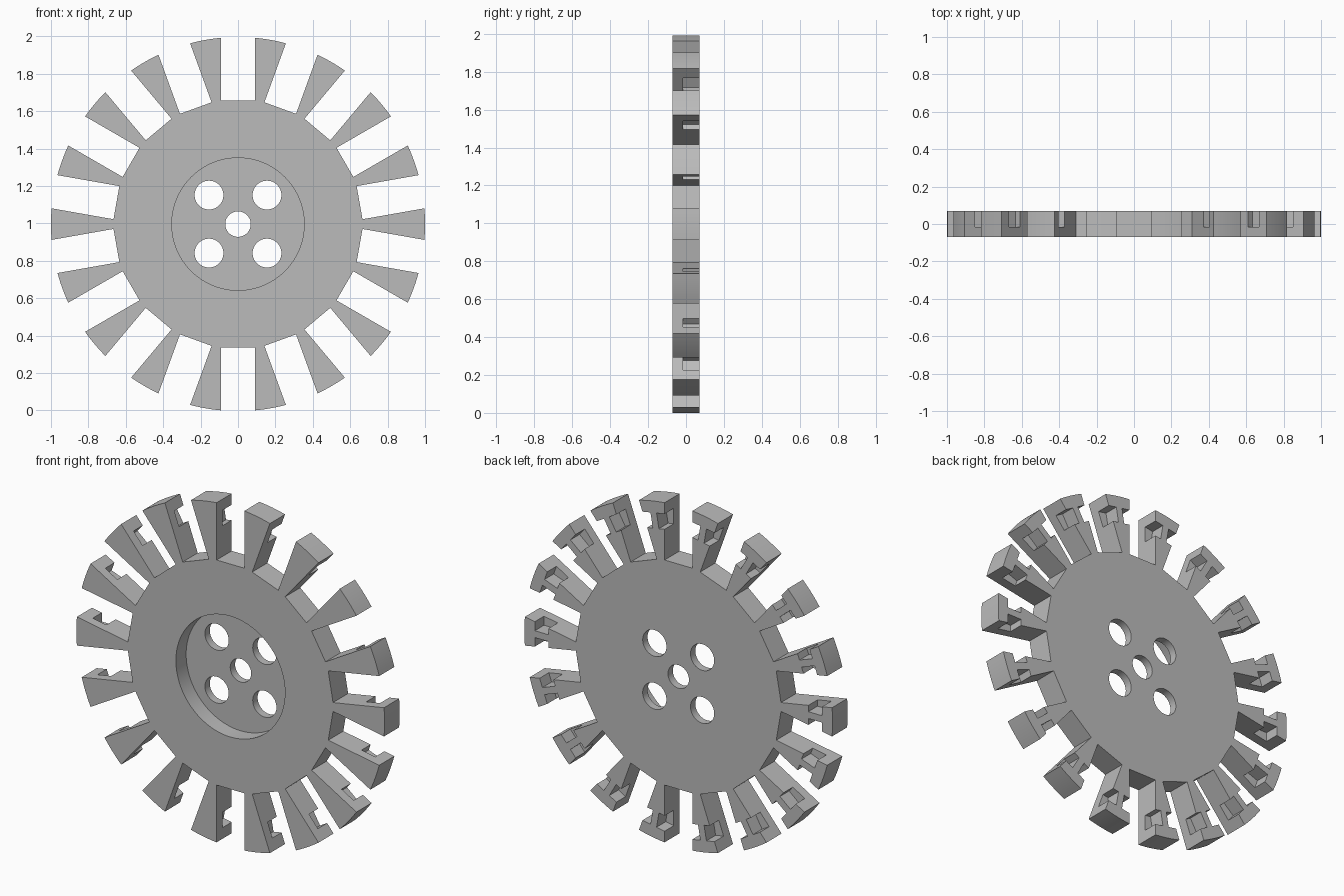
import bpy, bmesh, math
from mathutils import Matrix, Vector

cube = bpy.data.objects.get("Cube")
if cube:
    bpy.data.objects.remove(cube, do_unlink=True)

TEETH = 18
STEP = 2 * math.pi / TEETH
RADIUS, FLOOR, SLOT = 1.0, 0.66, 0.09     # rim, slot floor, slot half width
HALF = 0.07                               # half thickness
MID_Z = 0.996

grey = bpy.data.materials.new("plain_grey")
grey.use_nodes = True
colour = (0.5, 0.5, 0.5, 1)
grey.diffuse_color = colour
grey.node_tree.nodes["Principled BSDF"].inputs["Base Color"].default_value = colour


def polar(r, a, side=0.0):
    """Point at radius r along angle a, shifted sideways."""
    return (r * math.cos(a) - side * math.sin(a),
            MID_Z + r * math.sin(a) + side * math.cos(a))


def make_object(name, bm):
    bmesh.ops.recalc_face_normals(bm, faces=bm.faces)
    mesh = bpy.data.meshes.new(name)
    bm.to_mesh(mesh)
    bm.free()
    mesh.materials.append(grey)
    obj = bpy.data.objects.new(name, mesh)
    bpy.context.collection.objects.link(obj)
    return obj


def add_prism(bm, outline, y0, y1):
    face = bm.faces.new([bm.verts.new((x, y0, z)) for x, z in outline])
    moved = bmesh.ops.extrude_face_region(bm, geom=[face])["geom"]
    verts = [v for v in moved if isinstance(v, bmesh.types.BMVert)]
    bmesh.ops.translate(bm, verts=verts, vec=Vector((0, y1 - y0, 0)))


def add_disc(bm, x, z, r, y0, y1, sides=64):
    ring = [(x + r * math.cos(2 * math.pi * i / sides),
             MID_Z + z + r * math.sin(2 * math.pi * i / sides)) for i in range(sides)]
    add_prism(bm, ring, y0, y1)


def cut(target, bm, name):
    cutter = make_object(name, bm)
    cutter.hide_render = True
    mod = target.modifiers.new(name, "BOOLEAN")
    mod.operation = "DIFFERENCE"
    mod.solver = "EXACT"
    mod.object = cutter
    bpy.context.view_layer.objects.active = target
    bpy.ops.object.modifier_apply(modifier=name)
    bpy.data.objects.remove(cutter, do_unlink=True)


# Slotted disc: parallel-sided slots leave flared teeth with rounded tips
outline = []
edge = math.asin(SLOT / RADIUS)
for k in range(TEETH):
    centre = (k + 0.5) * STEP
    outline += [polar(FLOOR, centre, -SLOT), polar(FLOOR, centre, SLOT)]
    for i in range(7):
        outline.append(polar(RADIUS, centre + edge + (STEP - 2 * edge) * i / 6))
bm = bmesh.new()
add_prism(bm, outline, -HALF, HALF)
wheel = make_object("toothed_wheel", bm)

# Round recess in the front
bm = bmesh.new()
add_disc(bm, 0, 0, 0.354, -0.2, 0.025, 96)
cut(wheel, bm, "front_recess")

# Centre bore and four bolt holes
bm = bmesh.new()
add_disc(bm, 0, 0, 0.068, -0.2, 0.2)
for sx in (-1, 1):
    for sz in (-1, 1):
        add_disc(bm, sx * 0.155, sz * 0.155, 0.077, -0.2, 0.2)
cut(wheel, bm, "holes")

# Notches in both back corners of every tooth
bm = bmesh.new()
for k in range(TEETH):
    a = k * STEP
    for s in (-1, 1):
        box = [polar(0.843, a, s * 0.02), polar(0.932, a, s * 0.02),
               polar(0.932, a, s * 0.09), polar(0.843, a, s * 0.09)]
        add_prism(bm, box, -0.015, 0.2)
cut(wheel, bm, "tooth_notches")

# Smooth the round walls, keep edges sharp
bpy.ops.object.select_all(action="DESELECT")
wheel.select_set(True)
bpy.context.view_layer.objects.active = wheel
bpy.ops.object.shade_smooth_by_angle(angle=math.radians(30))
